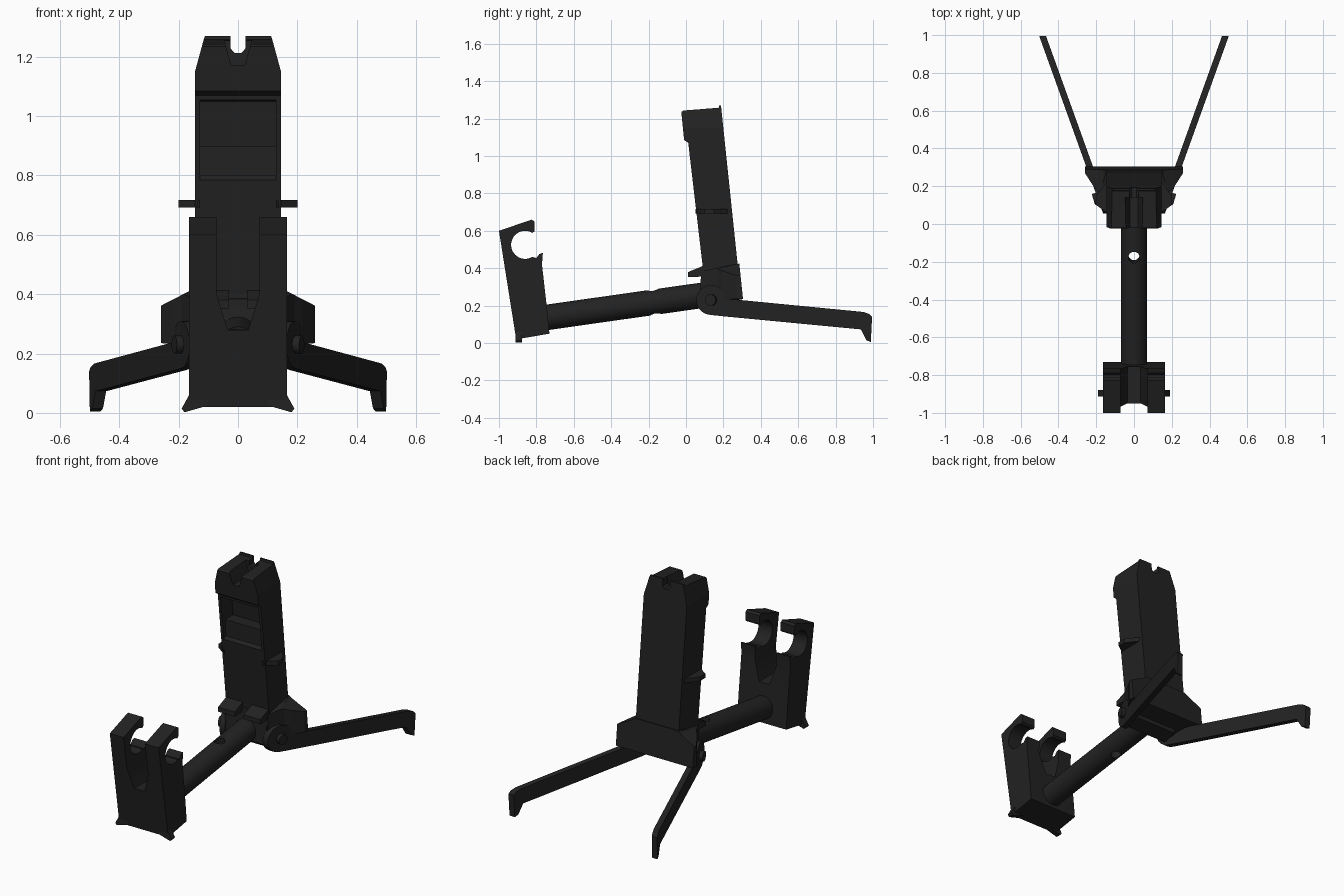
import bpy, bmesh, math
from mathutils import Vector

if "Cube" in bpy.data.objects:
    bpy.data.objects.remove(bpy.data.objects["Cube"], do_unlink=True)

black = bpy.data.materials.new("matte black")
black.use_nodes = True
COLOR = (0.016, 0.016, 0.016, 1)
black.diffuse_color = COLOR
black.node_tree.nodes["Principled BSDF"].inputs["Base Color"].default_value = COLOR


def finish(name, bm):
    bmesh.ops.recalc_face_normals(bm, faces=bm.faces)
    mesh = bpy.data.meshes.new(name)
    bm.to_mesh(mesh)
    bm.free()
    mesh.materials.append(black)
    obj = bpy.data.objects.new(name, mesh)
    bpy.context.collection.objects.link(obj)
    return obj


def prism(name, axis, points, a, b):
    """Extrude a closed profile along one axis from a to b."""
    place = {"x": lambda u, v, w: (w, u, v),
             "y": lambda u, v, w: (u, w, v),
             "z": lambda u, v, w: (u, v, w)}[axis]
    bm = bmesh.new()
    face = bm.faces.new([bm.verts.new(place(u, v, a)) for u, v in points])
    top = bmesh.ops.extrude_face_region(bm, geom=[face])["geom"]
    shift = Vector(place(0, 0, b - a))
    bmesh.ops.translate(bm, vec=shift, verts=[g for g in top if isinstance(g, bmesh.types.BMVert)])
    return finish(name, bm)


def rod(name, start, end, radius, radius2=None):
    start, end = Vector(start), Vector(end)
    axis = end - start
    bm = bmesh.new()
    bmesh.ops.create_cone(bm, cap_ends=True, segments=48, radius1=radius,
                          radius2=radius if radius2 is None else radius2, depth=axis.length)
    bm.transform(axis.to_track_quat("Z", "Y").to_matrix().to_4x4())
    bmesh.ops.translate(bm, vec=(start + end) / 2, verts=bm.verts)
    return finish(name, bm)


def activate(obj):
    bpy.ops.object.select_all(action="DESELECT")
    obj.select_set(True)
    bpy.context.view_layer.objects.active = obj


def combine(obj, tool, operation="DIFFERENCE"):
    mod = obj.modifiers.new("cut", "BOOLEAN")
    mod.operation, mod.object, mod.solver = operation, tool, "EXACT"
    activate(obj)
    bpy.ops.object.modifier_apply(modifier=mod.name)
    bpy.data.objects.remove(tool, do_unlink=True)


def smooth(obj):
    activate(obj)
    bpy.ops.object.shade_smooth_by_angle(angle=math.radians(30))


def both(points):
    """Complete a right-half outline with its mirror image."""
    return points + [(-u, v) for u, v in reversed(points)]


def mirrored(obj):
    obj.modifiers.new("mirror", "MIRROR").use_bisect_axis[0] = False
    return obj


# Front post with two open hooks
post = prism("front_post", "x", [
    (-0.908, 0.02), (-0.73, 0.05), (-0.745, 0.2), (-0.77, 0.42), (-0.765, 0.485),
    (-0.765, 0.55), (-0.81, 0.6), (-0.81, 0.65), (-0.825, 0.66), (-1, 0.6)], -0.165, 0.165)
combine(post, prism("notch", "y", both([(0.035, 0.28), (0.072, 0.4), (0.072, 0.8)]), -1.1, -0.6))
combine(post, rod("hook_bore", (-0.3, -0.86, 0.525), (0.3, -0.86, 0.525), 0.075))
combine(post, prism("hook_mouth", "x", [
    (-0.865, 0.47), (-0.8, 0.455), (-0.785, 0.475), (-0.765, 0.483), (-0.7, 0.483),
    (-0.7, 0.602), (-0.805, 0.602), (-0.825, 0.586), (-0.865, 0.59)], -0.3, 0.3))
smooth(post)

# Pointed feet under the post
mirrored(prism("post_foot", "y", [(0.1, 0.025), (0.18, 0.002), (0.19, 0.014),
                                  (0.165, 0.06), (0.1, 0.06)], -0.912, -0.878))

# Connecting tube with a countersunk hole
tube = rod("connecting_tube", (0, -0.78, 0.132), (0, 0.17, 0.267), 0.068)
combine(tube, rod("pin_hole", (0, -0.155, 0.1), (0, -0.185, 0.35), 0.03))
smooth(tube)

# Rear tower: side profile trimmed by the front outline
tower = prism("rear_tower", "x", [
    (0.11, 0.2), (0.095, 0.36), (0.012, 1.07), (-0.01, 1.085), (-0.025, 1.235),
    (-0.015, 1.243), (0.175, 1.258), (0.177, 1.27), (0.187, 1.27), (0.295, 0.24)], -0.145, 0.145)
combine(tower, prism("outline", "y", both([(0.145, 0.1), (0.145, 1.15), (0.115, 1.26),
                                           (0.1, 1.3)]), -0.3, 0.5), "INTERSECT")
# Front window with a stepped sill
combine(tower, prism("window", "x", [
    (-0.1, 1.06), (0.12, 1.05), (0.135, 0.9), (0.06, 0.9), (0.062, 0.8),
    (0.04, 0.78), (-0.1, 0.78)], -0.128, 0.128))
# Sighting groove and rear notch
combine(tower, prism("groove", "y", both([(0.022, 1.17), (0.06, 1.3)]), -0.1, 0.14))
combine(tower, prism("rear_notch", "y", both([(0.012, 1.213), (0.025, 1.228), (0.025, 1.3)]),
                     -0.1, 0.3))

# Side wedges on the tower
mirrored(prism("side_wedge", "z", [(0.13, 0.05), (0.2, 0.1), (0.2, 0.15), (0.13, 0.24)],
               0.692, 0.718))

# Flared base behind the hinges
base = prism("tower_base", "z", both([(0.145, 0.08), (0.19, 0.17), (0.215, 0.2),
                                      (0.26, 0.27), (0.26, 0.32)]), 0.1, 0.5)
combine(base, prism("base_side", "x", [(0.06, 0.24), (0.12, 0.2), (0.305, 0.235),
                                       (0.285, 0.425), (0.06, 0.38)], -0.4, 0.4), "INTERSECT")
combine(base, prism("base_front", "y", both([(0.14, 0.19), (0.19, 0.232), (0.262, 0.235),
                                             (0.262, 0.36), (0.165, 0.41), (0.14, 0.43)]),
                    -0.1, 0.5), "INTERSECT")

# Stop ledge above the tube, with a central channel
ledge = prism("stop_ledge", "x", [(0.012, 0.352), (0.012, 0.38), (0.09, 0.412),
                                  (0.13, 0.42), (0.13, 0.34), (0.08, 0.355)], -0.143, 0.143)
combine(ledge, prism("channel", "y", both([(0.03, 0.3), (0.03, 0.5)]), -0.1, 0.09))

# Splayed legs: hinge disc, bar and hooked foot in one profile
HUB_Y, HUB_Z, HUB_R, SPLAY = 0.135, 0.23, 0.08, 0.36
disc = [(HUB_Y + HUB_R * math.cos(math.radians(t)), HUB_Z + HUB_R * math.sin(math.radians(t)))
        for t in range(15, 271, 15)]
leg = prism("rear_leg", "x", disc + [
    (0.2, 0.143), (0.935, 0.073), (0.965, 0.015), (0.988, 0.005), (0.995, 0.14),
    (0.98, 0.155), (0.95, 0.166), (0.25, 0.234)], -0.018, 0.018)
for v in leg.data.vertices:
    v.co.x += 0.482 + SPLAY * (v.co.y - 0.99)
smooth(mirrored(leg))

# Hinge bolts and the block that carries them
bolt = rod("hinge_bolt", (0.1, HUB_Y + 0.03, HUB_Z), (0.215, HUB_Y - 0.005, HUB_Z), 0.03)
smooth(mirrored(bolt))
prism("hinge_block", "x", [(0.07, 0.2), (0.11, 0.17), (0.2, 0.19), (0.2, 0.36), (0.08, 0.36)],
      -0.14, 0.14)
